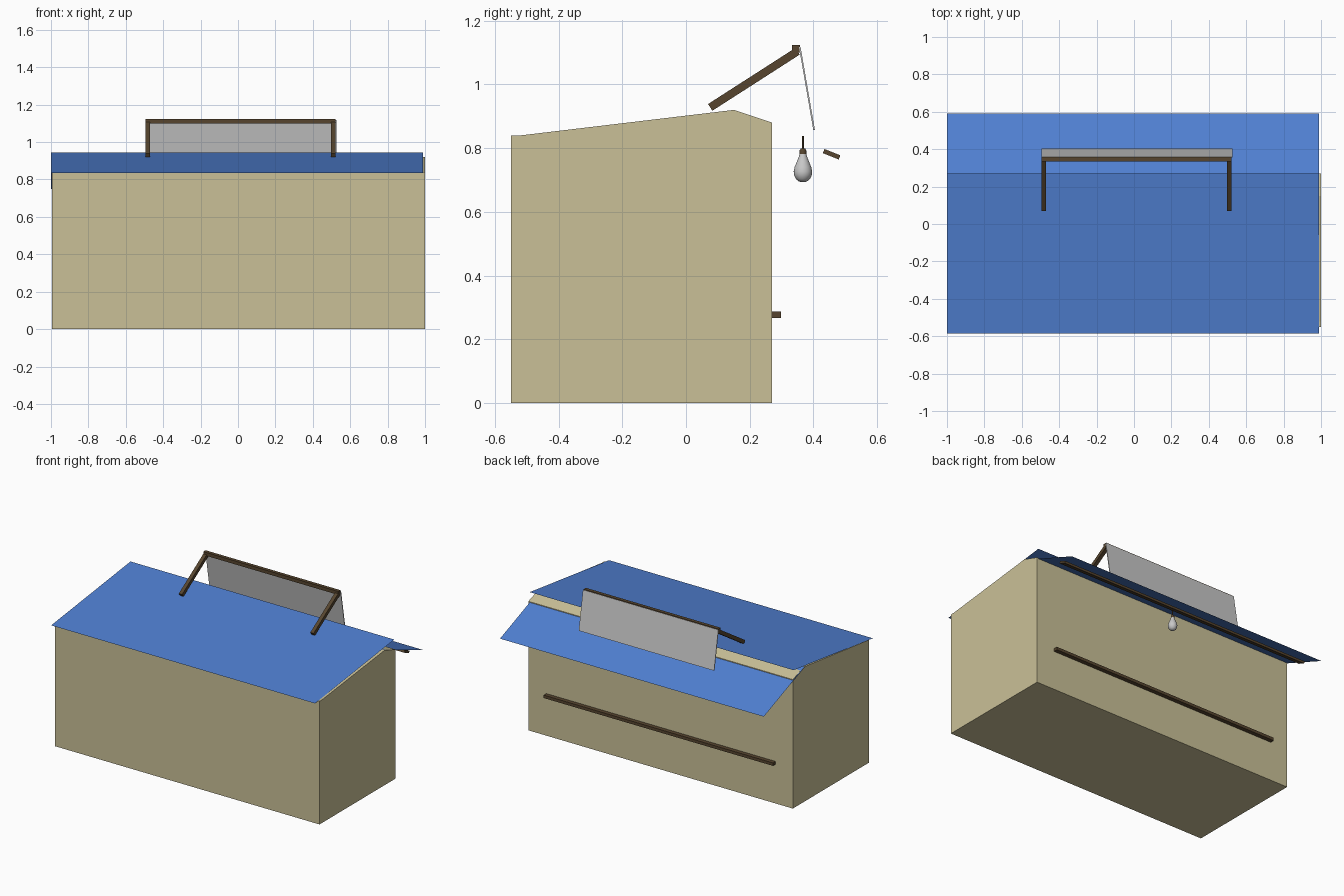
import bpy, bmesh, math
from mathutils import Matrix, Vector

if "Cube" in bpy.data.objects:
    bpy.data.objects.remove(bpy.data.objects["Cube"])


def material(name, rgb):
    m = bpy.data.materials.new(name)
    m.diffuse_color = (*rgb, 1)
    m.use_nodes = True
    m.node_tree.nodes["Principled BSDF"].inputs["Base Color"].default_value = m.diffuse_color
    return m


TAN = material("tan walls", (0.59, 0.53, 0.31))
BLUE = material("blue tarp", (0.08, 0.215, 0.64))
BROWN = material("dark brown wood", (0.095, 0.06, 0.028))
GREY = material("light grey", (0.58, 0.58, 0.58))


def finish(name, bm, mat):
    me = bpy.data.meshes.new(name)
    bm.normal_update()
    bm.to_mesh(me)
    bm.free()
    me.materials.append(mat)
    ob = bpy.data.objects.new(name, me)
    bpy.context.collection.objects.link(ob)
    return ob


def extrude_x(name, profile, x0, x1, mat):
    """Closed (y, z) profile swept along x."""
    bm = bmesh.new()
    face = bm.faces.new([bm.verts.new((x0, y, z)) for y, z in profile])
    res = bmesh.ops.extrude_face_region(bm, geom=[face])
    verts = [v for v in res["geom"] if isinstance(v, bmesh.types.BMVert)]
    bmesh.ops.translate(bm, verts=verts, vec=(x1 - x0, 0, 0))
    bmesh.ops.recalc_face_normals(bm, faces=bm.faces)
    return finish(name, bm, mat)


def bar(name, a, b, thick, x0, x1, mat):
    """Bar whose side outline runs from a to b in the y-z plane."""
    a, b = Vector(a), Vector(b)
    d = (b - a).normalized()
    n = Vector((-d.y, d.x)) * thick / 2
    return extrude_x(name, [a + n, b + n, b - n, a - n], x0, x1, mat)


def sheet(name, a, b, x0, x1, mat):
    """Single flat plane spanning a to b, facing up."""
    bm = bmesh.new()
    bm.faces.new([bm.verts.new(p) for p in
                  ((x0, *a), (x1, *a), (x1, *b), (x0, *b))])
    return finish(name, bm, mat)


def lathe(name, profile, centre, mat, steps=24):
    """(radius, z) profile spun about a vertical axis."""
    bm = bmesh.new()
    vs = [bm.verts.new((r, 0, z)) for r, z in profile]
    es = [bm.edges.new(p) for p in zip(vs, vs[1:])]
    bmesh.ops.spin(bm, geom=vs + es, cent=(0, 0, 0), axis=(0, 0, 1),
                   angle=math.tau, steps=steps)
    bmesh.ops.remove_doubles(bm, verts=bm.verts, dist=1e-5)
    bmesh.ops.recalc_face_normals(bm, faces=bm.faces)
    bmesh.ops.transform(bm, matrix=Matrix.Translation((*centre, 0)), verts=bm.verts)
    ob = finish(name, bm, mat)
    bpy.ops.object.select_all(action='DESELECT')
    ob.select_set(True)
    bpy.context.view_layer.objects.active = ob
    bpy.ops.object.shade_smooth_by_angle(angle=math.radians(40))
    return ob


# Solid body with a low gable top
extrude_x("body", [(-0.55, 0), (0.27, 0), (0.27, 0.88), (0.15, 0.92),
                   (-0.52, 0.84), (-0.55, 0.84)], -0.995, 1.0, TAN)

# Two roof sheets, the front one lapping over the back one
sheet("front_roof", (-0.585, 0.836), (0.27, 0.945), -1.0, 0.99, BLUE)
sheet("back_roof", (0.15, 0.922), (0.59, 0.75), -1.0, 0.99, BLUE)

# Wooden frame above the roof: two slanted arms and a crossbar
for side, x in (("left", -0.495), ("right", 0.497)):
    bar(side + "_arm", (0.076, 0.928), (0.35, 1.104), 0.025, x, x + 0.025, BROWN)
bar("crossbar", (0.333, 1.112), (0.357, 1.112), 0.023, -0.495, 0.522, BROWN)

# Hanging sign panel
bar("hanging_panel", (0.357, 1.118), (0.402, 0.857), 0.005, -0.495, 0.526, GREY)

# Rails: under the rear awning and along the back wall
bar("awning_rail", (0.432, 0.791), (0.482, 0.771), 0.014, -0.955, 0.955, BROWN)
bar("wall_rail", (0.27, 0.277), (0.298, 0.277), 0.02, -0.865, 0.865, BROWN)

# Lamp: glass bulb, socket and cord
lamp = (0.0, 0.367)
lathe("bulb", [(0, 0.693), (0.012, 0.695), (0.022, 0.703), (0.028, 0.716),
               (0.029, 0.727), (0.026, 0.741), (0.019, 0.758),
               (0.013, 0.773), (0.009, 0.787), (0, 0.787)], lamp, GREY)
lathe("socket", [(0, 0.78), (0.0105, 0.78), (0.0105, 0.793), (0.007, 0.799),
                 (0, 0.799)], lamp, BROWN)
lathe("cord", [(0, 0.797), (0.003, 0.797), (0.003, 0.838), (0, 0.838)],
      lamp, BROWN, 8)
